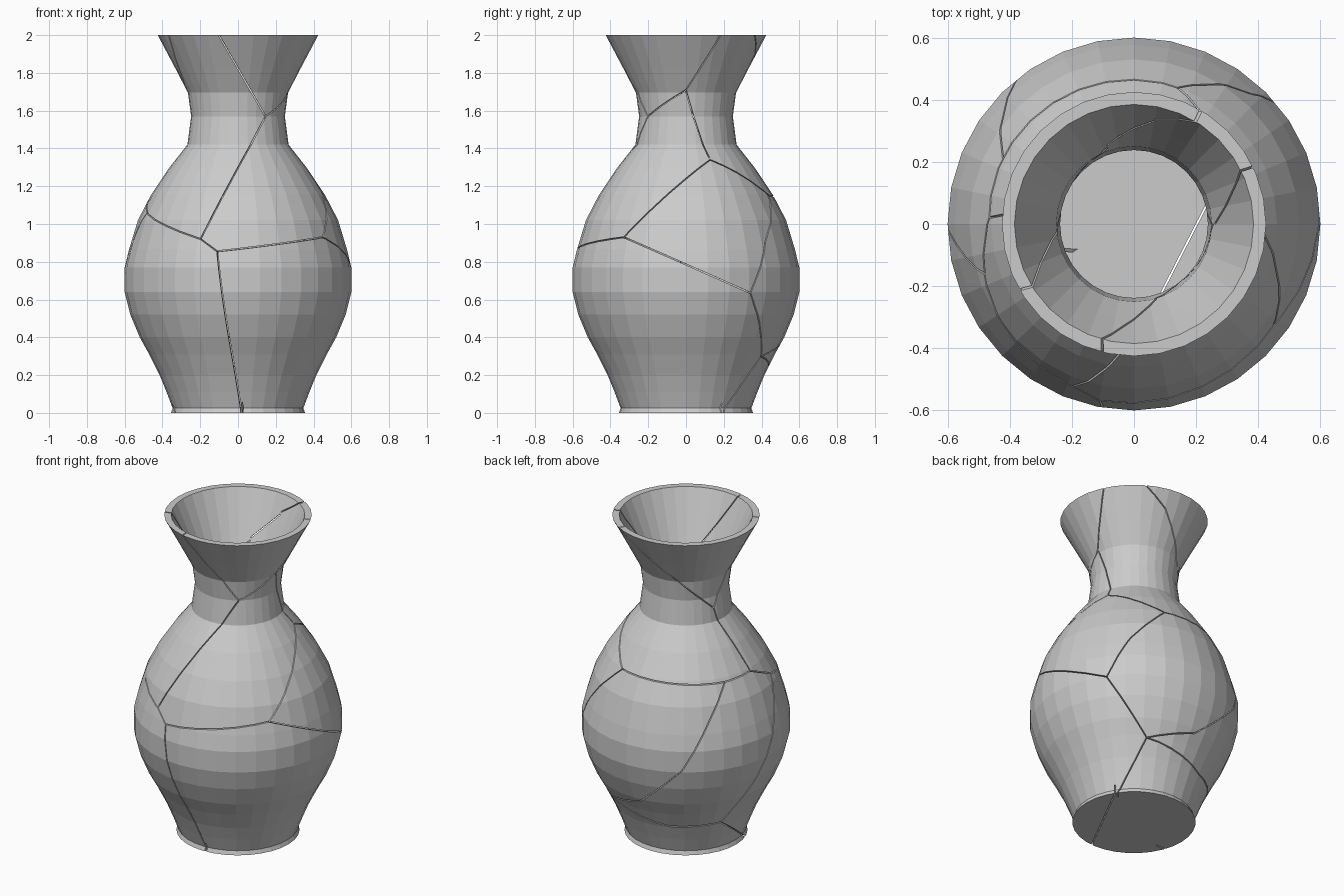
import bpy, bmesh, math
from mathutils import Vector

if "Cube" in bpy.data.objects:
    bpy.data.objects.remove(bpy.data.objects["Cube"])

SIDES = 32
GAP = 0.003  # half width of a crack

# outer profile (radius, height), then inner profile from the lip down
outer = [(.355, 0), (.346, .025), (.378, .11), (.415, .20), (.47, .31), (.52, .40),
         (.57, .52), (.60, .64), (.60, .77), (.577, .865), (.53, 1.02), (.46, 1.155),
         (.37, 1.29), (.268, 1.42), (.248, 1.57), (.265, 1.695), (.335, 1.83), (.425, 2)]
inner = [(.385, 2), (.31, 1.83), (.25, 1.695), (.238, 1.57), (.245, 1.42), (.335, 1.29),
         (.425, 1.155), (.497, 1.02), (.545, .865), (.57, .77), (.57, .64), (.54, .52),
         (.49, .40), (.44, .31), (.385, .20), (.345, .11), (.32, .03)]


def new_object(name, bm):
    bmesh.ops.recalc_face_normals(bm, faces=bm.faces)
    me = bpy.data.meshes.new(name)
    bm.to_mesh(me)
    bm.free()
    ob = bpy.data.objects.new(name, me)
    bpy.context.collection.objects.link(ob)
    return ob


# hollow lathed vase
bm = bmesh.new()
rings = []
for r, z in outer + inner:
    rings.append([bm.verts.new((r * math.cos(i * math.tau / SIDES),
                                r * math.sin(i * math.tau / SIDES), z)) for i in range(SIDES)])
for a, b in zip(rings, rings[1:]):
    for i in range(SIDES):
        j = (i + 1) % SIDES
        bm.faces.new((a[i], a[j], b[j], b[i]))
bm.faces.new(rings[0])
bm.faces.new(rings[-1])
vase = new_object("vase", bm)

# crack junctions on the wall: x and y give the direction, z the height
pts = {
    "A": (.145, -.2, 1.57), "B": (-.2, -.53, .92), "C": (-.11, -.57, .855),
    "D": (.45, -.33, .93), "F": (.31, .13, 1.34), "G": (.49, .34, .635),
    "H": (.265, 0, 1.71), "J": (.24, .40, .30), "K": (-.24, .07, 1.50),
    "K2": (-.09, .26, 1.73), "K3": (.07, .36, 1.90), "L": (-.46, .02, 1.14),
    "N": (-.42, .21, 1.13), "O": (.14, .44, 1.15), "S": (-.375, .19, .22),
    "T": (-.48, -.16, 1.06), "R1": (.36, .2, 2.05), "R2": (.27, .33, 2.05),
    "R3": (-.35, -.23, 2.05), "R4": (-.13, -.4, 2.05), "E1": (.02, -.35, -.02),
    "E2": (.3, .19, -.02), "E3": (-.33, -.15, -.02), "X1": (-.325, .505, .65),
    "X2": (-.03, .5, .38), "X3": (-.16, .38, .21), "X4": (-.6, 0, .73), "X5": (.38, .42, .9),
}
chains = ["R4 A B C E1", "A H F D C", "H R1", "D G J E2", "F O X5 G", "R2 K3 K2 K R3",
          "K L N O", "L T B", "N X1 X2 J", "J X3 S E3", "S X4 T"]


def on_wall(name):
    x, y, z = pts[name]
    r = outer[0][0] if z < 0 else outer[-1][0]
    for (r0, z0), (r1, z1) in zip(outer, outer[1:]):
        if z0 <= z <= z1:
            r = r0 + (r1 - r0) * (z - z0) / (z1 - z0)
    return Vector((x, y, 0)).normalized() * r + Vector((0, 0, z))


def slab(bm, poly):
    n = (poly[1] - poly[0]).cross(poly[2] - poly[0]).normalized() * GAP
    a = [bm.verts.new(p + n) for p in poly]
    b = [bm.verts.new(p - n) for p in poly]
    bm.faces.new(a)
    bm.faces.new(b[::-1])
    for i in range(len(poly)):
        j = (i + 1) % len(poly)
        bm.faces.new((a[j], a[i], b[i], b[j]))


# thin blades fanning out from the axis through each crack, plus one through the floor
bm = bmesh.new()
for chain in chains:
    names = chain.split()
    for p, q in zip(names, names[1:]):
        p, q = on_wall(p), on_wall(q)
        m = Vector((0, 0, (p.z + q.z) / 2))
        slab(bm, [m, m + (p - m) * 1.5, m + (q - m) * 1.5])
p, q = on_wall("E1"), on_wall("E2")
slab(bm, [Vector((v.x, v.y, z)) for v, z in ((p, -.05), (q, -.05), (q, .06), (p, .06))])
blades = new_object("crack_blades", bm)
blades.hide_render = True

# cut the cracks into the wall
mod = vase.modifiers.new("cracks", 'BOOLEAN')
mod.operation = 'DIFFERENCE'
mod.solver = 'EXACT'
mod.use_self = True
mod.object = blades
deps = bpy.context.evaluated_depsgraph_get()
cut = bpy.data.meshes.new_from_object(vase.evaluated_get(deps))
vase.modifiers.clear()
vase.data = cut
bpy.data.objects.remove(blades)
